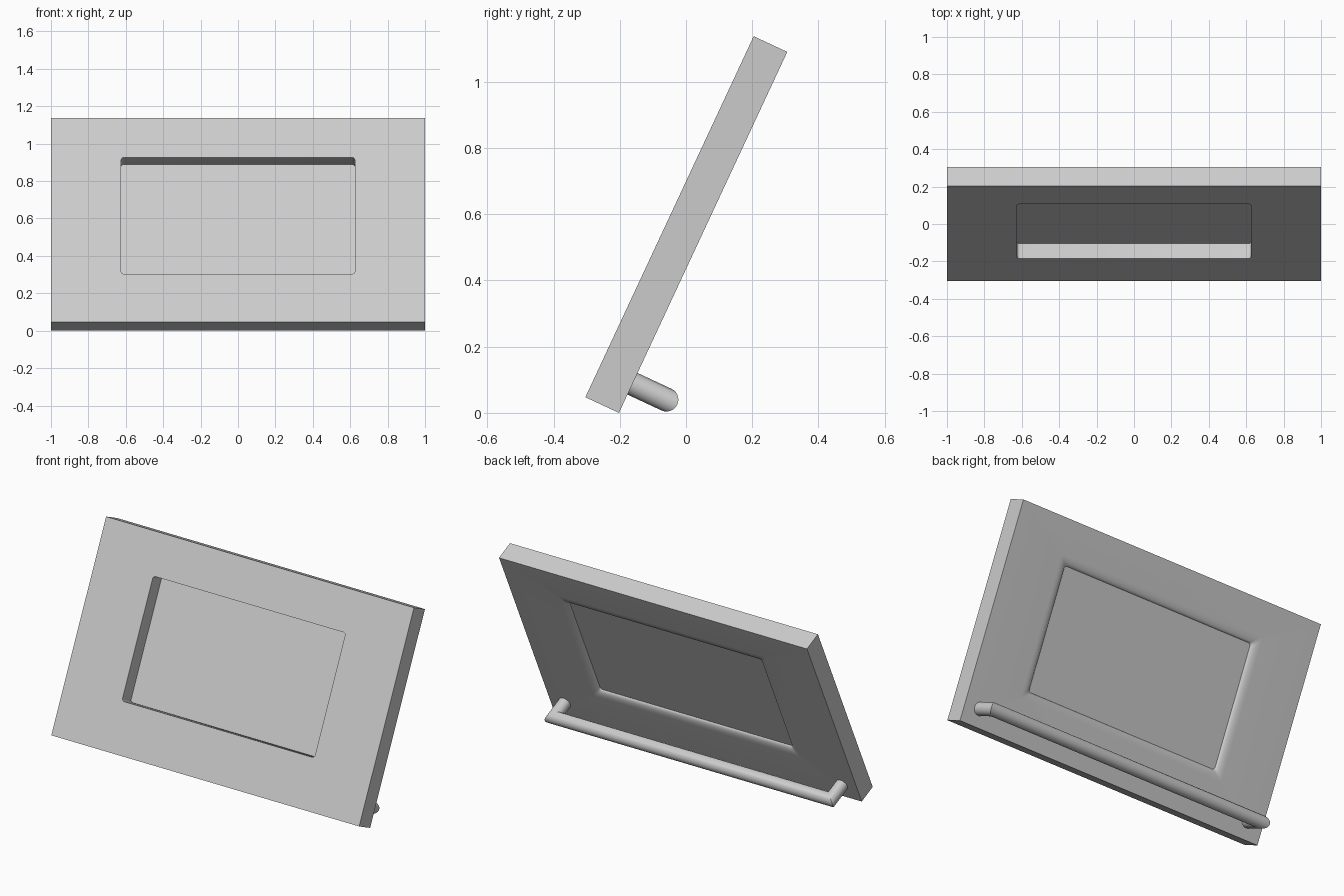
import bpy, bmesh, math

cube = bpy.data.objects.get("Cube")
if cube:
    bpy.data.objects.remove(cube, do_unlink=True)

# Main sizes: the door is built flat (y up its face, z towards the front), then tilted
HEIGHT, THICK, TILT = 1.203, 0.112, math.radians(25)
WIN_X, WIN_LOW, WIN_HIGH = 0.625, 0.283, 0.97
RECESS, PANE = 0.088, 0.004
LIP, LIP_DEPTH = 0.05, THICK - RECESS - PANE
BAR_X, BAR_Y, BAR_Z, BAR_R = 0.9, 0.097, -0.225, 0.036

grey = bpy.data.materials.new("plain_grey")
grey.use_nodes = True
colour = (0.6, 0.6, 0.6, 1)
grey.diffuse_color = colour
grey.node_tree.nodes["Principled BSDF"].inputs["Base Color"].default_value = colour


def rounded_rect(half_x, low, high, radius, z, steps=4):
    """Ring of points around a rectangle with rounded corners."""
    points = []
    corners = [(1, high, -1), (-1, high, -1), (-1, low, 1), (1, low, 1)]
    for i, (side, y, inward) in enumerate(corners):
        for k in range(steps + 1):
            a = (i + k / steps) * math.pi / 2
            points.append((side * (half_x - radius) + radius * math.cos(a),
                           y + inward * radius + radius * math.sin(a), z))
    return points


def skin(name, rings, closed=False, caps=False):
    """Join successive rings of points into a tilted mesh object."""
    bm = bmesh.new()
    loops = [[bm.verts.new(p) for p in ring] for ring in rings]
    pairs = list(zip(loops, loops[1:]))
    if closed:
        pairs.append((loops[-1], loops[0]))
    for a, b in pairs:
        for i in range(len(a)):
            j = (i + 1) % len(a)
            bm.faces.new((a[i], a[j], b[j], b[i]))
    if caps:
        bm.faces.new(loops[0])
        bm.faces.new(loops[-1])
    bmesh.ops.remove_doubles(bm, verts=bm.verts, dist=0.00001)
    bmesh.ops.recalc_face_normals(bm, faces=bm.faces)
    mesh = bpy.data.meshes.new(name)
    bm.to_mesh(mesh)
    bm.free()
    mesh.materials.append(grey)
    obj = bpy.data.objects.new(name, mesh)
    bpy.context.collection.objects.link(obj)
    obj.rotation_euler.x = math.pi / 2 - TILT
    obj.location = (0, -0.304, THICK * math.sin(TILT))
    bpy.ops.object.select_all(action='DESELECT')
    obj.select_set(True)
    bpy.context.view_layer.objects.active = obj
    bpy.ops.object.shade_smooth_by_angle(angle=math.radians(30))
    return obj


def window_ring(grow, z):
    return rounded_rect(WIN_X + grow, WIN_LOW - grow, WIN_HIGH + grow, 0.015, z)


# Door frame: straight recess in front, rounded lip around the opening at the back
frame = [rounded_rect(1, 0, HEIGHT, 0, -THICK), rounded_rect(1, 0, HEIGHT, 0, 0),
         window_ring(0, 0), window_ring(0, -RECESS - PANE)]
for k in range(1, 7):
    a = k / 6 * math.pi / 2
    frame.append(window_ring(LIP * (1 - math.cos(a)),
                             -THICK + LIP_DEPTH * (1 - math.sin(a))))
skin("door_frame", frame, closed=True)

# Window pane, let into the frame
skin("window_pane", [window_ring(0.004, -RECESS), window_ring(0.004, -RECESS - PANE)],
     caps=True)

# Handle: round bar with mitred corners and two posts
handle = []
for x, side, z, mitre in [(-BAR_X, 1, -THICK + 0.01, 0), (-BAR_X, 1, BAR_Z, 1),
                          (BAR_X, -1, BAR_Z, 1), (BAR_X, -1, -THICK + 0.01, 0)]:
    ring = []
    for k in range(32):
        a = k / 32 * math.tau
        c, s = BAR_R * math.cos(a), BAR_R * math.sin(a)
        ring.append((x + side * c, BAR_Y + s, z + mitre * c))
    handle.append(ring)
skin("handle", handle, caps=True)
